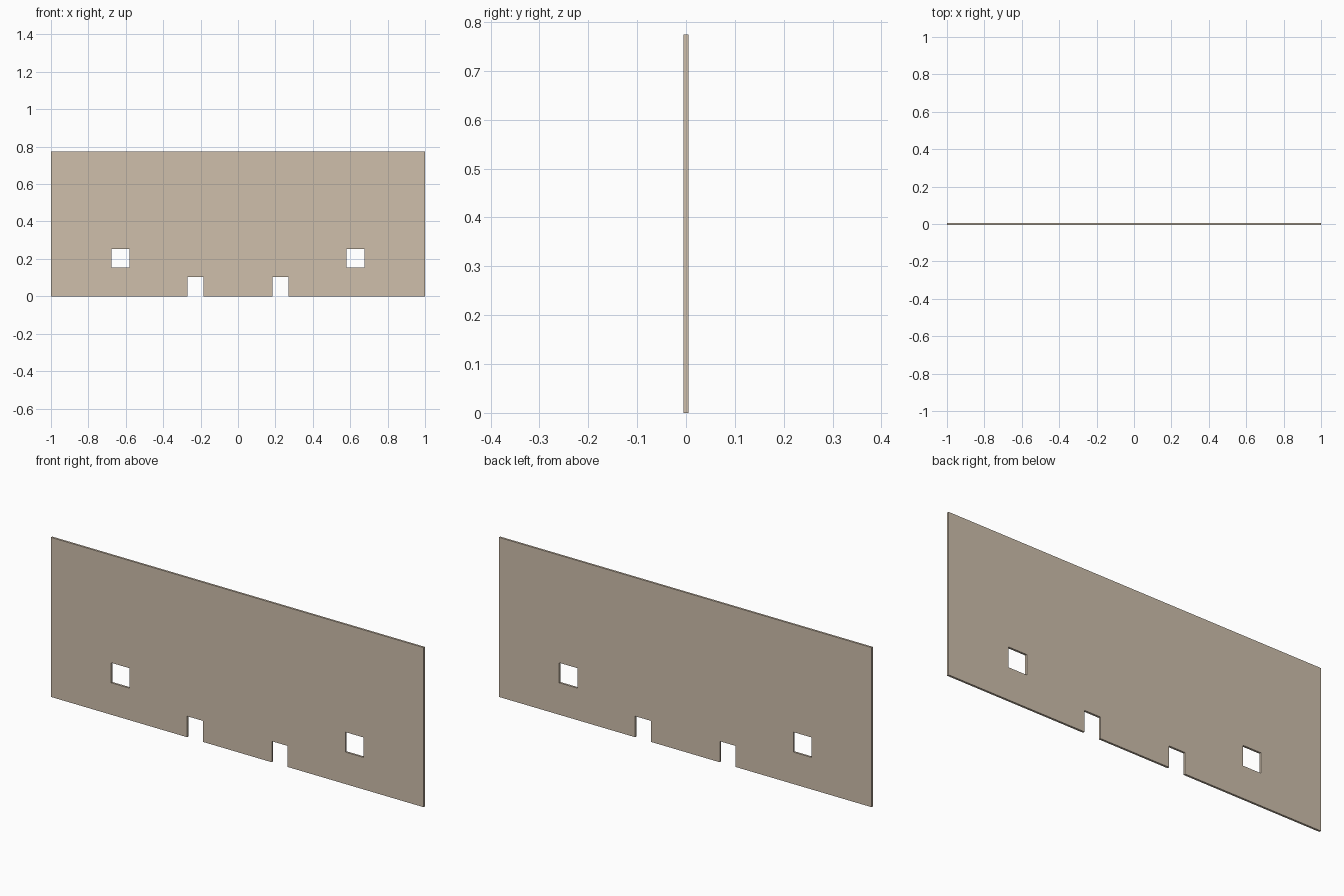
import bpy, bmesh

if "Cube" in bpy.data.objects:
    bpy.data.objects.remove(bpy.data.objects["Cube"])

WIDTH, HEIGHT, THICK = 2.0, 0.774, 0.01

# Openings on the right half (x0, x1, z0, z1); mirrored to the left
window = (0.58, 0.677, 0.155, 0.252)
door = (0.185, 0.269, 0.0, 0.102)
openings = [window, door]
openings += [(-x1, -x0, z0, z1) for x0, x1, z0, z1 in openings]

# Grid lines through every opening edge
xs = sorted({-WIDTH / 2, WIDTH / 2} | {x for o in openings for x in o[:2]})
zs = sorted({0.0, HEIGHT} | {z for o in openings for z in o[2:]})


def is_open(x, z):
    return any(x0 < x < x1 and z0 < z < z1 for x0, x1, z0, z1 in openings)


# Wall panel: fill every grid cell that is not an opening
bm = bmesh.new()
grid = [[bm.verts.new((x, 0, z)) for z in zs] for x in xs]
for i in range(len(xs) - 1):
    for j in range(len(zs) - 1):
        if not is_open((xs[i] + xs[i + 1]) / 2, (zs[j] + zs[j + 1]) / 2):
            bm.faces.new((grid[i][j], grid[i + 1][j],
                          grid[i + 1][j + 1], grid[i][j + 1]))
bmesh.ops.delete(bm, geom=[v for v in bm.verts if not v.link_faces], context='VERTS')
mesh = bpy.data.meshes.new("wall_panel")
bm.to_mesh(mesh)
bm.free()
wall = bpy.data.objects.new("wall_panel", mesh)
bpy.context.collection.objects.link(wall)

# Wall thickness, centred on y = 0
solid = wall.modifiers.new("thickness", 'SOLIDIFY')
solid.thickness = THICK
solid.offset = 0

# Tan wall colour
mat = bpy.data.materials.new("tan_wall")
mat.diffuse_color = (0.62, 0.52, 0.41, 1)
mat.use_nodes = True
mat.node_tree.nodes["Principled BSDF"].inputs["Base Color"].default_value = mat.diffuse_color
mesh.materials.append(mat)
